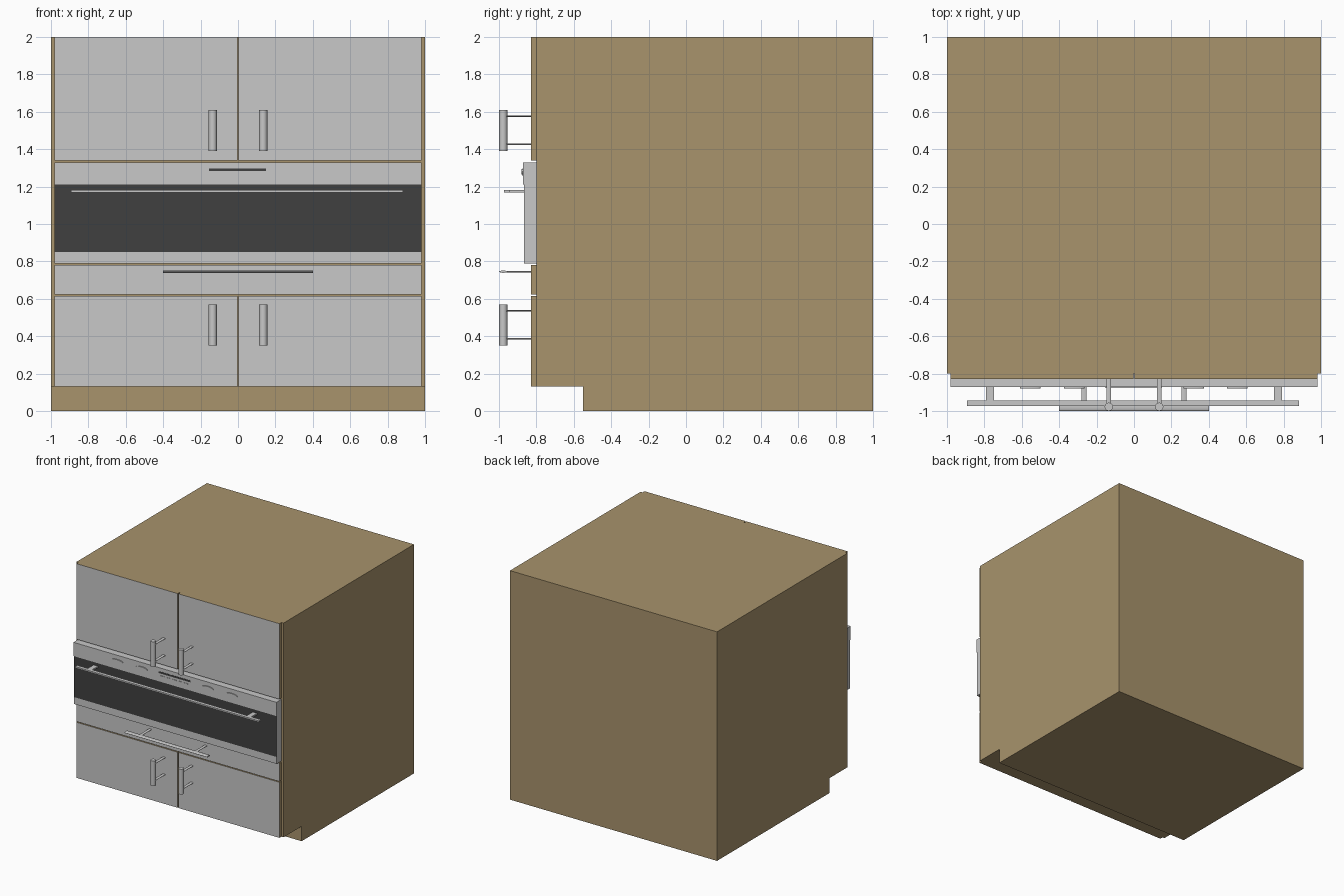
import bpy, bmesh, math
from mathutils import Matrix, Vector

if "Cube" in bpy.data.objects:
    bpy.data.objects.remove(bpy.data.objects["Cube"])


def material(name, rgb):
    m = bpy.data.materials.new(name)
    m.diffuse_color = (*rgb, 1)
    m.use_nodes = True
    m.node_tree.nodes["Principled BSDF"].inputs["Base Color"].default_value = m.diffuse_color
    return m


WOOD = material("tan wood", (0.392, 0.292, 0.150))
GREY = material("light grey", (0.578, 0.578, 0.578))
DARK = material("dark glass", (0.051, 0.051, 0.051))


def finish(name, bm, mats, rule=None):
    bmesh.ops.recalc_face_normals(bm, faces=bm.faces)
    bm.normal_update()
    if rule:
        for f in bm.faces:
            f.material_index = 1 if rule(f) else 0
    me = bpy.data.meshes.new(name)
    bm.to_mesh(me)
    bm.free()
    for m in mats:
        me.materials.append(m)
    ob = bpy.data.objects.new(name, me)
    bpy.context.collection.objects.link(ob)
    return ob


def box(name, x, y, z, mats, rule=None):
    bm = bmesh.new()
    size = [b - a for a, b in (x, y, z)]
    mid = [(a + b) / 2 for a, b in (x, y, z)]
    bmesh.ops.create_cube(bm, size=1, matrix=Matrix.Translation(mid) @ Matrix.Diagonal((*size, 1)))
    return finish(name, bm, mats, rule)


def prism(name, profile, x0, x1, mats, rule=None):
    """Extrude a (y, z) profile along x."""
    bm = bmesh.new()
    face = bm.faces.new([bm.verts.new((x0, y, z)) for y, z in profile])
    ext = bmesh.ops.extrude_face_region(bm, geom=[face])["geom"]
    bmesh.ops.translate(bm, vec=(x1 - x0, 0, 0),
                        verts=[v for v in ext if isinstance(v, bmesh.types.BMVert)])
    return finish(name, bm, mats, rule)


def rod(name, centre, length, axis, rx, ry, mats, sides=16):
    """Elliptical cylinder along an axis; rx, ry are its cross-section radii."""
    turn = {"X": Matrix.Rotation(math.pi / 2, 4, "Y"),
            "Y": Matrix.Rotation(math.pi / 2, 4, "X"),
            "Z": Matrix.Identity(4)}[axis]
    bm = bmesh.new()
    bmesh.ops.create_cone(bm, cap_ends=True, segments=sides, radius1=1, radius2=1, depth=length,
                          matrix=Matrix.Translation(centre) @ turn @ Matrix.Diagonal((rx, ry, 1, 1)))
    ob = finish(name, bm, mats)
    bpy.context.view_layer.objects.active = ob
    ob.select_set(True)
    bpy.ops.object.shade_smooth_by_angle(angle=math.radians(40))
    ob.select_set(False)
    return ob


def is_front(f):
    return f.normal.y < -0.9


# Cabinet body with recessed plinth
prism("cabinet_body", [(1, 0), (1, 2), (-0.8, 2), (-0.8, 0.13), (-0.55, 0.13), (-0.55, 0)],
      -1, 1, [WOOD])

# Doors and drawer: wooden edges, grey fronts
FRONT = (-0.828, -0.8)
for level, z0, z1, handle_z in (("upper", 1.34, 2.0, 1.50), ("lower", 0.13, 0.615, 0.46)):
    for side, s in (("left", -1), ("right", 1)):
        tag = f"{level}_{side}"
        box(f"{tag}_door", sorted((s * 0.004, s * 0.98)), FRONT, (z0, z1), [WOOD, GREY], is_front)
        # Upright handle on two thin posts
        rod(f"{tag}_handle", (s * 0.135, -0.977, handle_z), 0.22, "Z", 0.022, 0.022, [GREY])
        for d in (-0.073, 0.075):
            rod(f"{tag}_handle_post", (s * 0.135, -0.897, handle_z + d), 0.15, "Y",
                0.014, 0.004, [GREY], 10)
box("drawer_front", (-0.98, 0.98), FRONT, (0.622, 0.78), [WOOD, GREY], is_front)

# Drawer handle, a flat oval bar on two posts
rod("drawer_handle", (0, -0.977, 0.745), 0.8, "X", 0.006, 0.022, [GREY])
for s in (-1, 1):
    rod("drawer_handle_post", (s * 0.267, -0.897, 0.745), 0.15, "Y", 0.014, 0.004, [GREY], 10)

# Oven: door with dark window band, control panel slightly proud
prism("oven", [(-0.8, 0.79), (-0.8, 1.33), (-0.871, 1.33), (-0.871, 1.21), (-0.865, 1.21),
               (-0.865, 0.85), (-0.865, 0.79)], -0.98, 0.98, [GREY, DARK],
      lambda f: is_front(f) and 0.85 < f.calc_center_median().z < 1.20)

# Oven handle bar and posts
box("oven_handle", (-0.892, 0.882), (-0.973, -0.944), (1.168, 1.181), [GREY])
for s in (-1, 1):
    box("oven_handle_post", sorted((s * 0.748, s * 0.79)), (-0.95, -0.864), (1.168, 1.181), [GREY])

# Control knobs
for x in (-0.555, -0.32, 0.32, 0.552):
    rod("oven_knob", (x, -0.872, 1.28), 0.014, "Y", 0.055, 0.015, [GREY], 24)

# Display and the row of buttons below it
box("oven_display", (-0.155, 0.15), (-0.873, -0.868), (1.283, 1.298), [DARK])
for x in (-0.115, -0.06, -0.005, 0.05, 0.105):
    box("oven_button", (x - 0.02, x + 0.02), (-0.875, -0.868), (1.257, 1.265), [GREY])
